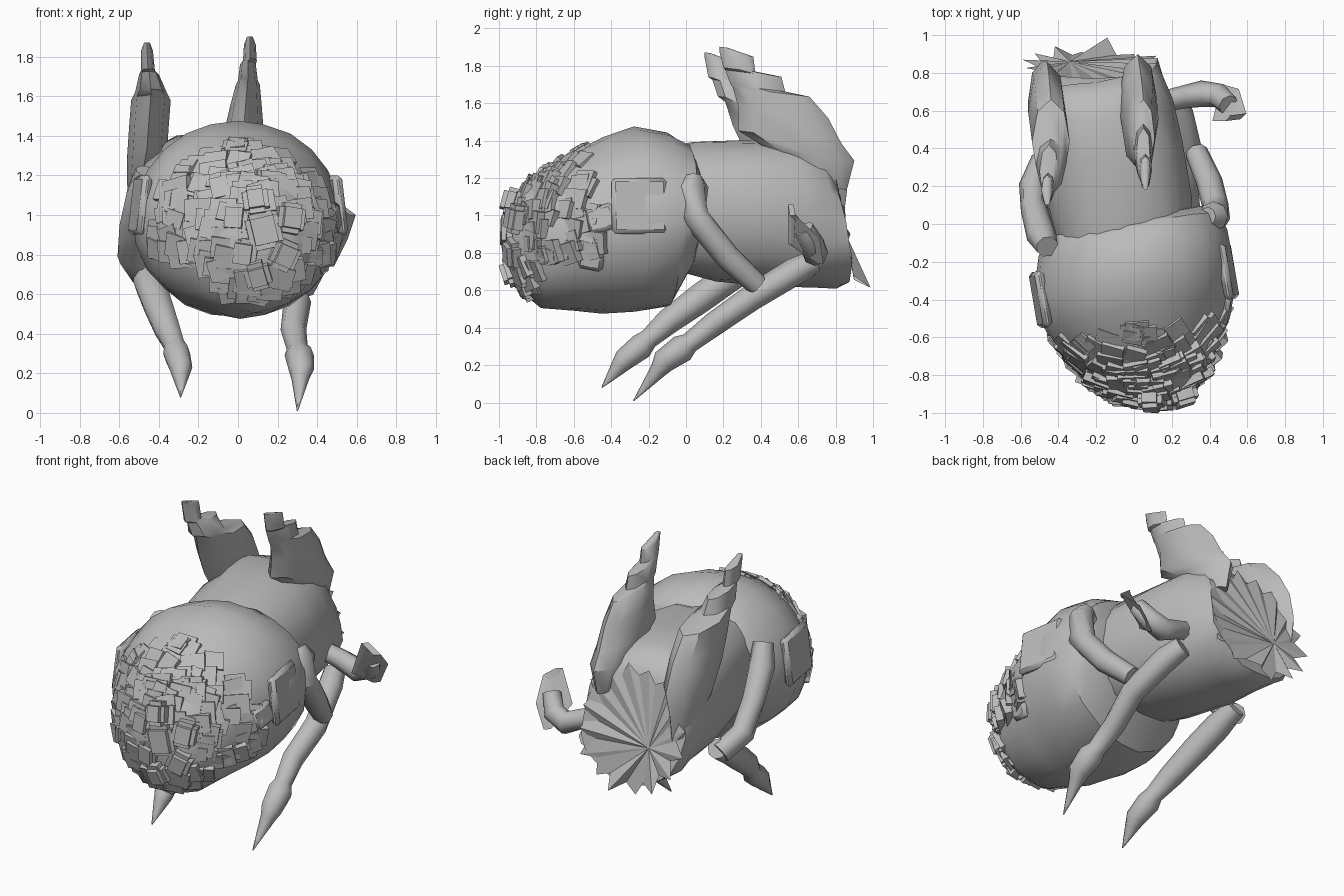
import bpy, bmesh, math, random
from mathutils import Vector, Matrix

random.seed(7)
cube = bpy.data.objects.get("Cube")
if cube:
    bpy.data.objects.remove(cube, do_unlink=True)

grey = bpy.data.materials.new("stone grey")
grey.use_nodes = True
grey.diffuse_color = (0.5, 0.5, 0.5, 1)
grey.node_tree.nodes["Principled BSDF"].inputs["Base Color"].default_value = (0.5, 0.5, 0.5, 1)


def finish(bm, name, angle=40):
    bmesh.ops.recalc_face_normals(bm, faces=bm.faces)
    mesh = bpy.data.meshes.new(name)
    bm.to_mesh(mesh)
    bm.free()
    ob = bpy.data.objects.new(name, mesh)
    bpy.context.collection.objects.link(ob)
    mesh.materials.append(grey)
    bpy.ops.object.select_all(action="DESELECT")
    ob.select_set(True)
    bpy.context.view_layer.objects.active = ob
    bpy.ops.object.shade_smooth_by_angle(angle=math.radians(angle))


def skin(bm, rings):
    """Bridge rings of points and cap both ends."""
    loops = [[bm.verts.new(p) for p in r] for r in rings]
    n = len(loops[0])
    for a, b in zip(loops, loops[1:]):
        for i in range(n):
            j = (i + 1) % n
            bm.faces.new((a[i], a[j], b[j], b[i]))
    bm.faces.new(loops[0])
    bm.faces.new(loops[-1])


def hull_point(row, a, shear, lean=0.0, power=1.0):
    """Point on a cross-section given as y, x centre, z bottom, z top, half width."""
    y, cx, z0, z1, rx = row
    c, s = (math.copysign(abs(f(a)) ** power, f(a)) for f in (math.cos, math.sin))
    return Vector((cx + rx * c, y + shear * rx * c - lean * s, (z0 + z1) / 2 + (z1 - z0) / 2 * s))


def hull(name, rows, sides, jitter, *shape):
    bm = bmesh.new()
    skin(bm, [[hull_point(r, math.tau * i / sides, *shape)
               + Vector([random.uniform(-jitter, jitter) for _ in range(3)])
               for i in range(sides)] for r in rows])
    finish(bm, name)


def limb(name, path, radii, sides=8):
    """Tapered tube through the path points."""
    bm = bmesh.new()
    pts = [Vector(p) for p in path]
    rings = []
    for k, p in enumerate(pts):
        d = (pts[min(k + 1, len(pts) - 1)] - pts[max(k - 1, 0)]).normalized()
        u = d.cross(Vector((0, 0, 1))).normalized()
        v = d.cross(u)
        rings.append([p + radii[k] * (u * math.cos(t) + v * math.sin(t))
                      for t in (math.tau * i / sides for i in range(sides))])
    skin(bm, rings)
    finish(bm, name, 55)


def plate(bm, centre, normal, size, spin=0):
    m = (Matrix.Translation(centre) @ normal.to_track_quat("Z", "Y").to_matrix().to_4x4()
         @ Matrix.Rotation(spin, 4, "Z") @ Matrix.Diagonal((*size, 1)))
    bmesh.ops.create_cube(bm, size=1, matrix=m)


# Head: large rounded shell
HEAD = [(-0.94, 0.12, 0.68, 1.02, 0.15), (-0.88, 0.11, 0.6, 1.13, 0.25),
        (-0.78, 0.08, 0.51, 1.22, 0.34), (-0.6, 0.03, 0.49, 1.34, 0.44),
        (-0.45, 0.01, 0.48, 1.42, 0.5), (-0.28, 0, 0.48, 1.48, 0.53),
        (-0.1, 0, 0.51, 1.44, 0.5), (0.0, 0, 0.7, 1.38, 0.45), (0.04, 0, 0.8, 1.3, 0.37)]
hull("head", HEAD, 24, 0.006, 0.15)

# Crumpled overlapping scales on the front of the head
bm = bmesh.new()
middle = Vector((0.02, -0.3, 0.92))
for k in range(170):
    t = random.uniform(0.3, 3.4)
    i = int(t)
    f = t - i
    row = [p * (1 - f) + q * f for p, q in zip(HEAD[i], HEAD[i + 1])]
    a = random.uniform(-0.3, math.pi + 0.3) if t > 1.4 else random.uniform(0, math.tau)
    p = hull_point(row, a, 0.15)
    n = (p - middle + Vector([random.uniform(-0.06, 0.06) for _ in range(3)])).normalized()
    s = random.uniform(0.07, 0.12)
    plate(bm, p - n * random.uniform(0.01, 0.024), n, (s * random.uniform(1, 1.5), s, 0.045),
          random.uniform(-0.3, 0.3))
finish(bm, "head_scales", 30)

# Blocky lumps around the muzzle
bm = bmesh.new()
for x, z, s in ((-0.01, 0.98, 0.14), (0.13, 0.92, 0.17), (0.26, 0.98, 0.14), (0.09, 1.07, 0.13),
                (0.23, 0.8, 0.14), (0.03, 0.81, 0.14), (0.1, 0.7, 0.13)):
    tilt = Vector((x - 0.1, -0.5, (z - 0.9) * 0.8)).normalized()
    plate(bm, Vector((x, -0.925 + 0.5 * abs(x - 0.12) ** 1.5, z)), tilt, (s, s * 1.1, 0.13),
          random.uniform(-0.4, 0.4))
bmesh.ops.bevel(bm, geom=bm.edges[:], offset=0.025, segments=2, affect="EDGES")
finish(bm, "muzzle_lumps", 50)

# Cheek panels, flush with the shell
bm = bmesh.new()
for side, y in ((1, -0.25), (-1, -0.4)):
    out = Vector((side, side * 0.17, 0.12)).normalized()
    plate(bm, Vector((side * 0.495, y, 1.05)), out, (0.3, 0.3, 0.05))
plate(bm, Vector((0.47, -0.45, 0.98)), Vector((1, -0.2, 0.1)), (0.16, 0.14, 0.08), 0.3)
plate(bm, Vector((0.43, -0.5, 0.8)), Vector((1, -0.2, -0.2)), (0.14, 0.18, 0.07), -0.2)
bmesh.ops.bevel(bm, geom=bm.edges[:], offset=0.02, segments=1, affect="EDGES")
finish(bm, "cheek_panels")

# Body: slightly boxy barrel with a rear that leans forward at the top
BODY = [(-0.06, -0.05, 0.68, 1.36, 0.35), (0.1, -0.08, 0.65, 1.4, 0.38),
        (0.4, -0.13, 0.63, 1.41, 0.39), (0.62, -0.17, 0.62, 1.42, 0.37),
        (0.75, -0.2, 0.62, 1.38, 0.35), (0.81, -0.2, 0.64, 1.29, 0.33)]
hull("body", BODY, 20, 0.012, 0.12, 0.06, 0.88)

# Tail: ragged off-centre fan closing the rear
bm = bmesh.new()
hub = bm.verts.new((-0.34, 0.86, 0.89))
rim = []
for i in range(32):
    a = math.tau * i / 32
    low = (1 - math.sin(a)) / 2
    r, y = (random.uniform(1.0, 1.2), random.uniform(0.0, 0.1)) if i % 2 else (0.9, 0.0)
    rim.append(bm.verts.new((-0.21 + 0.34 * r * math.cos(a), 0.77 + 0.13 * low + y * low,
                             0.97 + 0.35 * r * math.sin(a))))
for i, v in enumerate(rim):
    bm.faces.new((hub, v, rim[(i + 1) % 32]))
finish(bm, "tail_fan", 10)


def fin(name, rows):
    """Stepped leaf; rows are z, front y, back y, x centre, half thickness."""
    bm = bmesh.new()
    rings = []
    for z, y0, y1, cx, t in rows:
        cy, h = (y0 + y1) / 2, (y1 - y0) / 2
        rings.append([(cx + t * math.cos(a), cy + h * math.sin(a), z - 0.12 * h * math.sin(a))
                      for a in (math.tau * i / 8 for i in range(8))])
    skin(bm, rings)
    finish(bm, name)


# Upright back fins
fin("left_fin", [(1.9, 0.18, 0.22, 0.06, 0.015), (1.86, 0.18, 0.36, 0.06, 0.03),
                 (1.78, 0.2, 0.37, 0.06, 0.035), (1.76, 0.21, 0.51, 0.05, 0.04),
                 (1.68, 0.24, 0.53, 0.05, 0.05), (1.66, 0.25, 0.66, 0.05, 0.06),
                 (1.55, 0.28, 0.76, 0.04, 0.08), (1.42, 0.28, 0.83, 0.03, 0.1),
                 (1.32, 0.45, 0.9, 0.02, 0.1), (1.15, 0.65, 0.86, 0.02, 0.05)])
fin("right_fin", [(1.87, 0.1, 0.13, -0.46, 0.015), (1.83, 0.1, 0.26, -0.46, 0.03),
                  (1.73, 0.12, 0.27, -0.455, 0.035), (1.71, 0.14, 0.42, -0.45, 0.05),
                  (1.62, 0.17, 0.45, -0.44, 0.08), (1.58, 0.21, 0.66, -0.44, 0.1),
                  (1.45, 0.25, 0.78, -0.45, 0.1), (1.3, 0.32, 0.86, -0.46, 0.1),
                  (1.15, 0.45, 0.86, -0.49, 0.07), (0.98, 0.62, 0.84, -0.49, 0.04)])

# Forward-reaching legs with a knobbly foot and claw
limb("left_leg", [(0.2, 0.68, 0.75), (0.24, 0.58, 0.7), (0.3, 0.35, 0.56), (0.28, 0.15, 0.42),
                  (0.3, 0.02, 0.32), (0.31, -0.02, 0.29), (0.32, -0.12, 0.22), (0.315, -0.15, 0.17),
                  (0.3, -0.28, 0.01)],
     [0.065, 0.075, 0.07, 0.065, 0.055, 0.075, 0.065, 0.045, 0.003])
limb("right_leg", [(-0.47, 0.36, 0.73), (-0.45, 0.22, 0.66), (-0.41, 0.08, 0.56), (-0.36, -0.1, 0.43),
                   (-0.32, -0.2, 0.34), (-0.31, -0.24, 0.3), (-0.29, -0.33, 0.23), (-0.29, -0.36, 0.19),
                   (-0.29, -0.45, 0.08)],
     [0.06, 0.08, 0.08, 0.07, 0.055, 0.07, 0.06, 0.045, 0.003])

# Bent arms along the flanks
limb("left_arm", [(0.39, 0.04, 1.2), (0.42, 0.04, 1.15), (0.43, 0.04, 1.0), (0.43, 0.1, 0.93),
                  (0.4, 0.22, 0.78), (0.33, 0.38, 0.63)], [0.05, 0.08, 0.08, 0.07, 0.07, 0.06])
limb("right_arm", [(-0.46, -0.12, 1.22), (-0.49, -0.06, 1.1), (-0.53, 0.08, 0.95), (-0.54, 0.2, 0.79),
                   (-0.48, 0.34, 0.7)], [0.06, 0.08, 0.07, 0.07, 0.065])

# Raised rear arm with a flat hand
limb("rear_arm", [(0.12, 0.64, 0.9), (0.25, 0.67, 0.85), (0.36, 0.69, 0.8), (0.45, 0.68, 0.84),
                  (0.5, 0.63, 0.93)], [0.055, 0.06, 0.07, 0.065, 0.055])
bm = bmesh.new()
palm = [(0.47, 0.72, 0.74), (0.43, 0.56, 0.85), (0.5, 0.56, 1.06), (0.58, 0.57, 1.0), (0.54, 0.7, 0.88)]
skin(bm, [[Vector(p) + Vector((0.015, 0.015, 0)) * s for p in palm] for s in (-1, 1)])
finish(bm, "rear_hand", 20)
